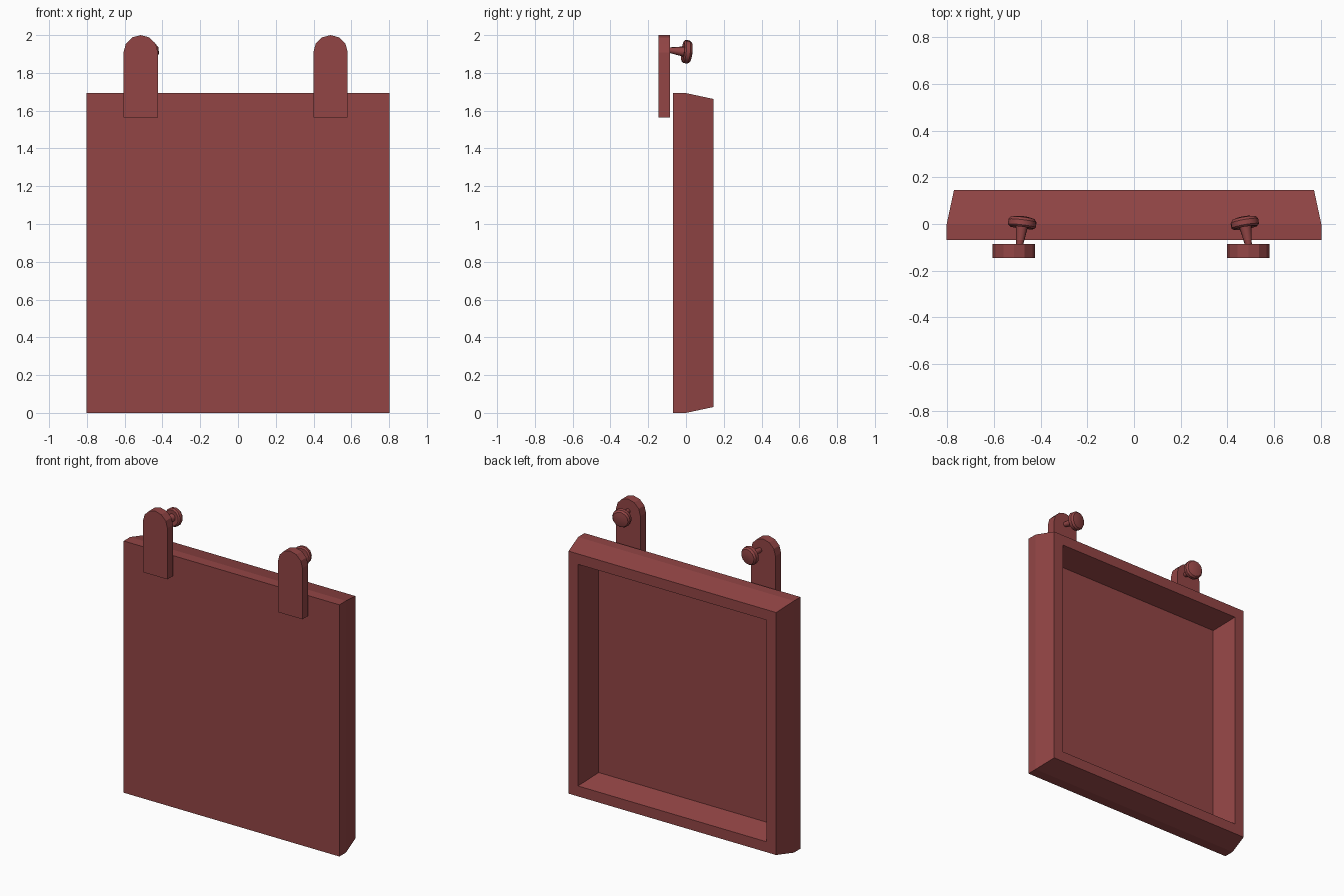
import bpy, bmesh, math
from mathutils import Vector

if "Cube" in bpy.data.objects:
    bpy.data.objects.remove(bpy.data.objects["Cube"])

mat = bpy.data.materials.new("dull_red")
mat.diffuse_color = (0.29, 0.06, 0.06, 1)
mat.use_nodes = True
mat.node_tree.nodes["Principled BSDF"].inputs["Base Color"].default_value = mat.diffuse_color


def make_object(name, bm):
    bmesh.ops.recalc_face_normals(bm, faces=bm.faces)
    me = bpy.data.meshes.new(name)
    bm.to_mesh(me)
    bm.free()
    me.materials.append(mat)
    ob = bpy.data.objects.new(name, me)
    bpy.context.collection.objects.link(ob)
    return ob


def loft(name, rings):
    """Skin a list of point rings and cap both ends."""
    bm = bmesh.new()
    loops = [[bm.verts.new(p) for p in ring] for ring in rings]
    for a, b in zip(loops, loops[1:]):
        for i in range(len(a)):
            j = (i + 1) % len(a)
            bm.faces.new((a[i], a[j], b[j], b[i]))
    bm.faces.new(loops[0])
    bm.faces.new(loops[-1])
    return make_object(name, bm)


# Panel: flat front, chamfered sides, recessed back with sloping walls
def rect(y, inset):
    x, lo, hi = 0.803 - inset, inset, 1.693 - inset
    return [(-x, y, lo), (x, y, lo), (x, y, hi), (-x, y, hi)]


loft("panel", [rect(-0.069, 0), rect(0.0, 0), rect(0.145, 0.031),
               rect(0.145, 0.101), rect(-0.025, 0.136)])


# Hanging tabs: straight strap with a rounded top
def tab(name, cx):
    r = 0.091
    pts = [(cx - r, 1.565), (cx + r, 1.565)]
    pts += [(cx + r * math.cos(math.pi * i / 6), 1.909 + r * math.sin(math.pi * i / 6))
            for i in range(7)]
    loft(name, [[(x, y, z) for x, z in pts] for y in (-0.145, -0.085)])


# Pegs: flared stem with a round button head, slightly tilted
def peg(name, base, axis):
    profile = [(0.014, -0.01), (0.026, 0.073), (0.052, 0.07), (0.061, 0.078),
               (0.061, 0.1), (0.052, 0.112), (0.025, 0.118)]
    rot = Vector((0, 0, 1)).rotation_difference(Vector(axis))
    n = 12
    rings = [[Vector(base) + rot @ Vector((r * math.cos(2 * math.pi * i / n),
                                           r * math.sin(2 * math.pi * i / n), h))
              for i in range(n)] for r, h in profile]
    ob = loft(name, rings)
    bpy.context.view_layer.objects.active = ob
    ob.select_set(True)
    bpy.ops.object.shade_smooth_by_angle(angle=math.radians(35))
    ob.select_set(False)


tab("left_tab", -0.515)
tab("right_tab", 0.49)
peg("left_peg", (-0.49, -0.085, 1.92), (0.12, 1, -0.08))
peg("right_peg", (0.49, -0.085, 1.92), (-0.17, 1, -0.11))
